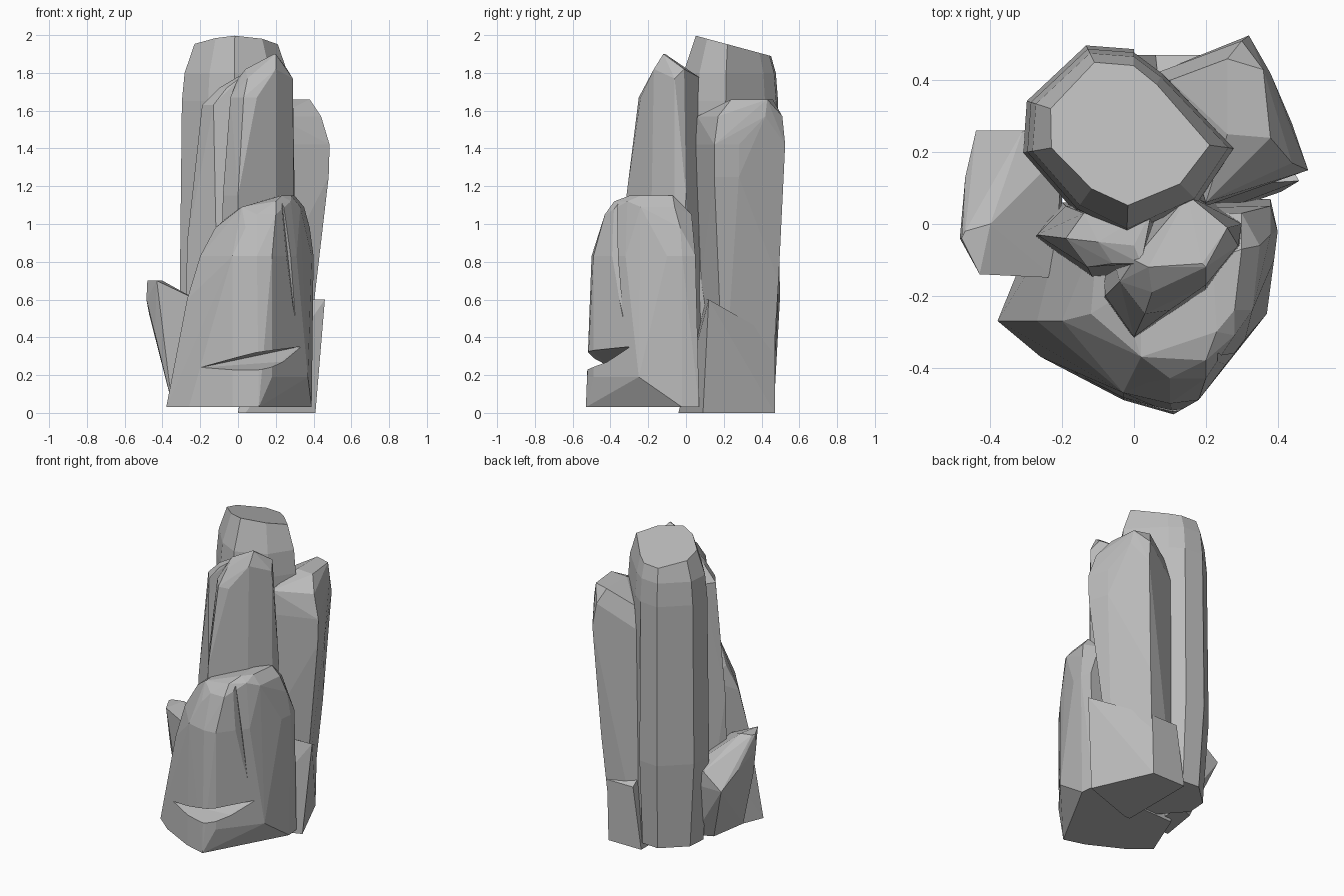
import bpy
import bmesh
from math import radians
from mathutils import Vector

default_cube = bpy.data.objects.get("Cube")
if default_cube:
    bpy.data.objects.remove(default_cube, do_unlink=True)

# One plain stone colour for the whole cluster
stone = bpy.data.materials.new("stone_grey")
stone.use_nodes = True
stone_colour = (.5, .5, .5, 1)
stone.diffuse_color = stone_colour
stone.node_tree.nodes["Principled BSDF"].inputs["Base Color"].default_value = stone_colour


def hull_rock(name, layers, top_plane=None):
    """Wrap a faceted stone around outlines given by height; optionally slice its top."""
    bm = bmesh.new()
    for height, outline in layers.items():
        for x, y in outline:
            bm.verts.new((x, y, height))
    bmesh.ops.convex_hull(bm, input=bm.verts[:])
    loose = [vert for vert in bm.verts if not vert.link_faces]
    bmesh.ops.delete(bm, geom=loose, context="VERTS")
    if top_plane:
        point, normal = top_plane
        geometry = bm.verts[:] + bm.edges[:] + bm.faces[:]
        bmesh.ops.bisect_plane(bm, geom=geometry, plane_co=point,
                               plane_no=normal, clear_outer=True)
        rim = [edge for edge in bm.edges if edge.is_boundary]
        bmesh.ops.contextual_create(bm, geom=rim)
    bmesh.ops.dissolve_limit(bm, angle_limit=radians(3),
                             verts=bm.verts[:], edges=bm.edges[:])
    bmesh.ops.recalc_face_normals(bm, faces=bm.faces[:])
    mesh = bpy.data.meshes.new(name)
    bm.to_mesh(mesh)
    bm.free()
    mesh.materials.append(stone)
    rock = bpy.data.objects.new(name, mesh)
    bpy.context.collection.objects.link(rock)
    return rock


def scaled_layers(outline, centre, profile):
    """Repeat an outline at several heights, scaled about its centre."""
    middle = Vector(centre)
    return {height: [middle + (Vector(point) - middle) * scale for point in outline]
            for height, scale in profile}


def carve(rock, cutter):
    """Cut a wedge out of a stone and discard the wedge."""
    cutter.hide_render = True
    modifier = rock.modifiers.new("carve", "BOOLEAN")
    modifier.operation = "DIFFERENCE"
    modifier.solver = "EXACT"
    modifier.object = cutter
    bpy.context.view_layer.objects.active = rock
    bpy.ops.object.modifier_apply(modifier=modifier.name)
    bpy.data.objects.remove(cutter, do_unlink=True)


# Tallest pillar, with rounded shoulders and a sloping flat top
pillar_outline = [(-.3, .2), (-.29, .34), (-.13, .49), (0, .48), (.08, .42),
                  (.28, .21), (.18, .06), (-.02, -.03), (-.16, .04)]
hull_rock(
    "back_pillar",
    scaled_layers(pillar_outline, (-.01, .25),
                  [(.04, .9), (.6, 1.03), (1.2, 1.02), (1.65, .99),
                   (1.8, .94), (1.9, .82), (2.02, .68)]),
    top_plane=((0, .04, 2), (0, .27, 1)),
)

# Pointed pillar in the middle
hull_rock("middle_pillar", {
    .1: [(-.1, -.22), (0, -.33), (.2, -.2), (.3, -.06), (.2, .08), (-.1, .06)],
    1.15: [(-.08, -.2), (0, -.315), (.19, -.2), (.3, -.06), (.3, 0), (.2, .08)],
    1.67: [(.1, -.24), (.03, -.25), (-.04, -.16)],
    1.77: [(.15, .08), (0, -.1), (.29, -.06), (.05, -.19)],
    1.82: [(.04, -.12), (.26, -.01), (.2, -.17)],
    1.9: [(.2, -.12), (.19, -.11)],
})

# Thin slab leaning on the left of the middle pillar
hull_rock("middle_flake", {
    .1: [(-.28, -.04), (-.1, -.18), (.1, -.1), (.1, .06), (-.2, .06)],
    .9: [(-.27, -.03), (-.14, -.14), (.02, -.14), (-.19, .05)],
    1.63: [(-.19, -.04), (-.13, -.12), (-.14, .03)],
    1.72: [(-.1, -.05), (-.06, -.11)],
    1.78: [(0, -.06), (.02, -.11), (.05, .04)],
})

# Leaning pillar at the back
hull_rock("side_pillar", {
    .05: [(.06, .12), (.06, .42), (.23, .45), (.34, .2)],
    .7: [(.42, .17), (.28, .49), (.2, .08), (.06, .42)],
    1.25: [(.48, .15), (.44, .28)],
    1.42: [(.485, .15), (.44, .28), (.32, .525), (.2, .05), (.06, .42)],
    1.57: [(.44, .17), (.38, .42), (.3, .51), (.2, .06), (.1, .4)],
    1.66: [(.38, .24), (.36, .43), (.26, .46), (.26, .25)],
})

# Low block with a slanted top under the side pillar
hull_rock("base_block", {
    0: [(0, -.04), (.04, -.04), (.41, .09), (.24, .47), (0, .47)],
    .4: [(.25, .47), (.06, .47)],
    .6: [(.46, .12), (.1, .1)],
})

# Large boulder in front
boulder = hull_rock("front_boulder", {
    .03: [(-.38, -.27), (-.26, -.37), (-.03, -.49), (.11, -.53),
          (.39, -.02), (.38, .07), (-.25, .05), (-.32, -.15)],
    .19: [(.37, -.25), (.18, -.49)],
    .6: [(-.27, -.27), (-.2, .02)],
    .83: [(-.03, -.47), (.1, -.5), (.18, -.49), (-.2, -.27), (.31, -.32),
          (.39, -.1), (.4, -.02), (.38, .05), (-.1, .04)],
    .98: [(-.12, -.25), (-.1, -.02), (.38, -.03), (.04, -.44)],
    1.05: [(.1, -.43), (.2, -.43), (-.04, -.2), (.3, .03)],
    1.09: [(.02, -.37), (.02, -.12), (.35, -.06), (.33, -.24)],
    1.12: [(.2, -.38), (.28, -.31)],
    1.15: [(.3, -.07), (.28, -.24), (.22, -.1), (.23, -.3)],
})

# Horizontal notch low on the boulder
carve(boulder, hull_rock("notch_cutter", {
    .2: [(.12, -.62)],
    .24: [(-.2, -.4), (-.22, -.5)],
    .27: [(.1, -.46), (.22, -.41), (.45, -.5)],
    .32: [(.1, -.49), (.24, -.42), (.1, -.62)],
    .35: [(.32, -.29), (.45, -.5)],
}))

# Upright crack on the boulder
carve(boulder, hull_rock("crack_cutter", {
    .5: [(.3, -.33), (.35, -.38)],
    1.14: [(.21, -.47), (.28, -.44), (.23, -.36)],
}))

# Small rock on the outer edge
hull_rock("small_rock", {
    .05: [(-.35, -.1), (-.31, .15), (-.2, -.1), (-.2, .2)],
    .42: [(-.44, -.08), (-.44, .26), (-.25, .26)],
    .52: [(-.47, .13), (-.31, .26), (-.2, .2)],
    .6: [(-.22, -.15), (-.485, -.04)],
    .7: [(-.43, -.14), (-.48, -.04), (-.4, 0), (-.47, -.02)],
})
